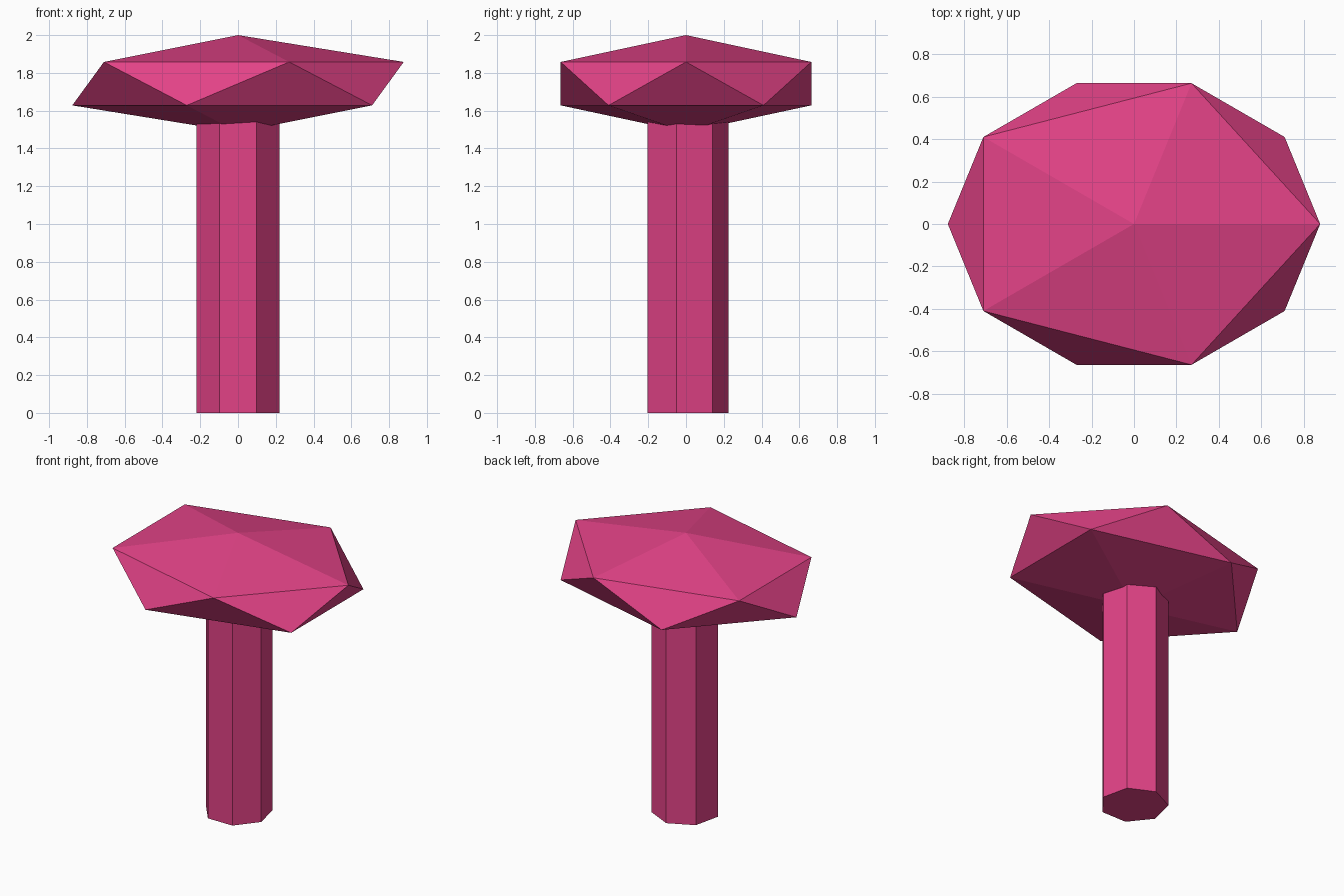
import bpy, bmesh, math
from mathutils import Matrix

if "Cube" in bpy.data.objects:
    bpy.data.objects.remove(bpy.data.objects["Cube"])

pink = bpy.data.materials.new("pink")
pink.diffuse_color = (0.76, 0.055, 0.24, 1)
pink.use_nodes = True
pink.node_tree.nodes["Principled BSDF"].inputs["Base Color"].default_value = pink.diffuse_color


def add_object(name, bm):
    bmesh.ops.recalc_face_normals(bm, faces=bm.faces)
    mesh = bpy.data.meshes.new(name)
    bm.to_mesh(mesh)
    bm.free()
    mesh.materials.append(pink)
    obj = bpy.data.objects.new(name, mesh)
    bpy.context.collection.objects.link(obj)
    return obj


# Stem: seven-sided prism with one corner towards the back, ending inside the cap
bm = bmesh.new()
sides, radius, height = 7, 0.225, 1.6
corners = [bm.verts.new((radius * math.sin(math.tau * i / sides),
                         radius * math.cos(math.tau * i / sides), 0))
           for i in range(sides)]
base = bm.faces.new(corners)
top = bmesh.ops.extrude_face_region(bm, geom=[base], use_keep_orig=True)
top_verts = [g for g in top["geom"] if isinstance(g, bmesh.types.BMVert)]
bmesh.ops.translate(bm, verts=top_verts, vec=(0, 0, height))
add_object("stem", bm)

# Cap: flattened twenty-faced ball
bm = bmesh.new()
bmesh.ops.create_icosphere(
    bm, subdivisions=1, radius=1,
    matrix=Matrix.Translation((0, 0, 1.743)) @ Matrix.Diagonal((0.981, 0.78, 0.257, 1)))
add_object("cap", bm)
